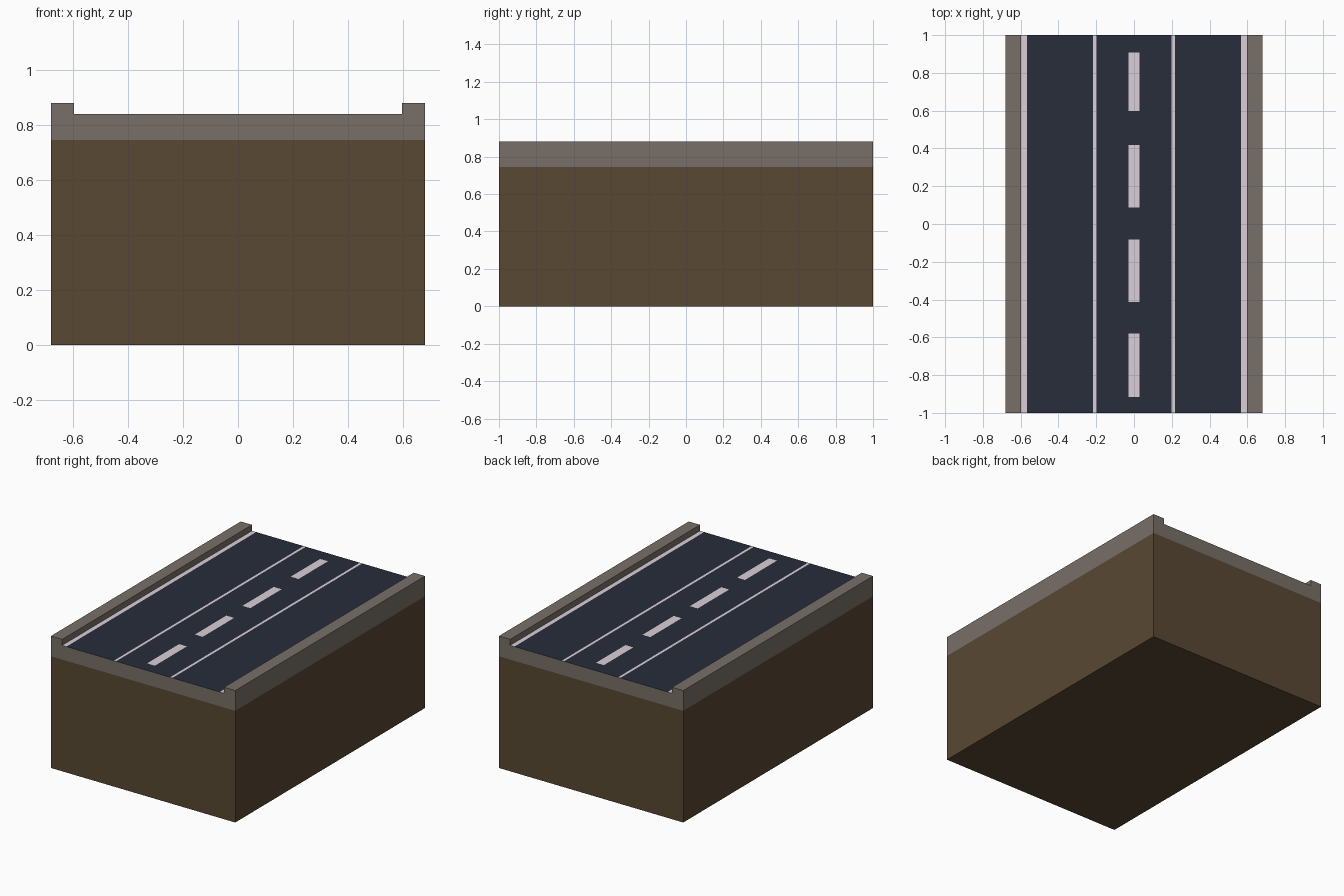
import bpy
import bmesh

if "Cube" in bpy.data.objects:
    bpy.data.objects.remove(bpy.data.objects["Cube"])

HALF_W, HALF_L = 0.68, 1.0
EARTH_Z, ROAD_Z, KERB_Z = 0.745, 0.84, 0.88
ROAD_X = 0.597                 # inner kerb wall
EDGE_X = 0.566                 # inner side of edge line
LINE_IN, LINE_OUT = 0.199, 0.216
DASH_X = 0.029
DASHES = [(-0.917, -0.58), (-0.413, -0.082), (0.088, 0.418), (0.597, 0.907)]


def material(name, rgb):
    mat = bpy.data.materials.new(name)
    mat.diffuse_color = (*rgb, 1)
    mat.use_nodes = True
    mat.node_tree.nodes["Principled BSDF"].inputs["Base Color"].default_value = mat.diffuse_color
    return mat


def finish(bm, name, mat):
    mesh = bpy.data.meshes.new(name)
    bm.to_mesh(mesh)
    bm.free()
    mesh.materials.append(mat)
    obj = bpy.data.objects.new(name, mesh)
    bpy.context.collection.objects.link(obj)


def extrude_profile(name, profile, mat, open_edges=()):
    """Extrude an (x, z) outline along y, leaving hidden joint faces open."""
    bm = bmesh.new()
    front = [bm.verts.new((x, -HALF_L, z)) for x, z in profile]
    back = [bm.verts.new((x, HALF_L, z)) for x, z in profile]
    bm.faces.new(front)
    bm.faces.new(back[::-1])
    for i in range(len(profile)):
        j = (i + 1) % len(profile)
        if i not in open_edges:
            bm.faces.new((front[i], back[i], back[j], front[j]))
    finish(bm, name, mat)


def flat_panels(name, rects, mat):
    """Flush rectangles (x0, x1, y0, y1) at road height."""
    bm = bmesh.new()
    for x0, x1, y0, y1 in rects:
        bm.faces.new([bm.verts.new((x, y, ROAD_Z)) for x, y in
                      ((x0, y0), (x1, y0), (x1, y1), (x0, y1))])
    finish(bm, name, mat)


def mirrored_strip(a, b):
    return [(a, b, -HALF_L, HALF_L), (-b, -a, -HALF_L, HALF_L)]


soil = material("soil", (0.098, 0.065, 0.032))
concrete = material("concrete", (0.19, 0.16, 0.138))
tarmac = material("tarmac", (0.020, 0.026, 0.042))
paint = material("paint", (0.70, 0.63, 0.68))

# Earth block (top covered by the concrete)
extrude_profile("earth_base", [(-HALF_W, 0), (HALF_W, 0), (HALF_W, EARTH_Z),
                               (-HALF_W, EARTH_Z)], soil, {2})

# Concrete bed with raised kerbs (floor covered by the road surface)
right = [(HALF_W, EARTH_Z), (HALF_W, KERB_Z), (ROAD_X, KERB_Z), (ROAD_X, ROAD_Z)]
left = [(-x, z) for x, z in reversed(right)]
extrude_profile("kerb_bed", right + left, concrete, {3, 7})

# Tarmac, with gaps left for the markings
gap_ends = [-HALF_L] + [y for dash in DASHES for y in dash] + [HALF_L]
gaps = [(-DASH_X, DASH_X, a, b) for a, b in zip(gap_ends[::2], gap_ends[1::2])]
flat_panels("road_surface", mirrored_strip(LINE_OUT, EDGE_X)
            + mirrored_strip(DASH_X, LINE_IN) + gaps, tarmac)

# Painted markings, flush with the tarmac
flat_panels("edge_lines", mirrored_strip(EDGE_X, ROAD_X), paint)
flat_panels("lane_lines", mirrored_strip(LINE_IN, LINE_OUT), paint)
flat_panels("centre_dashes", [(-DASH_X, DASH_X, a, b) for a, b in DASHES], paint)
